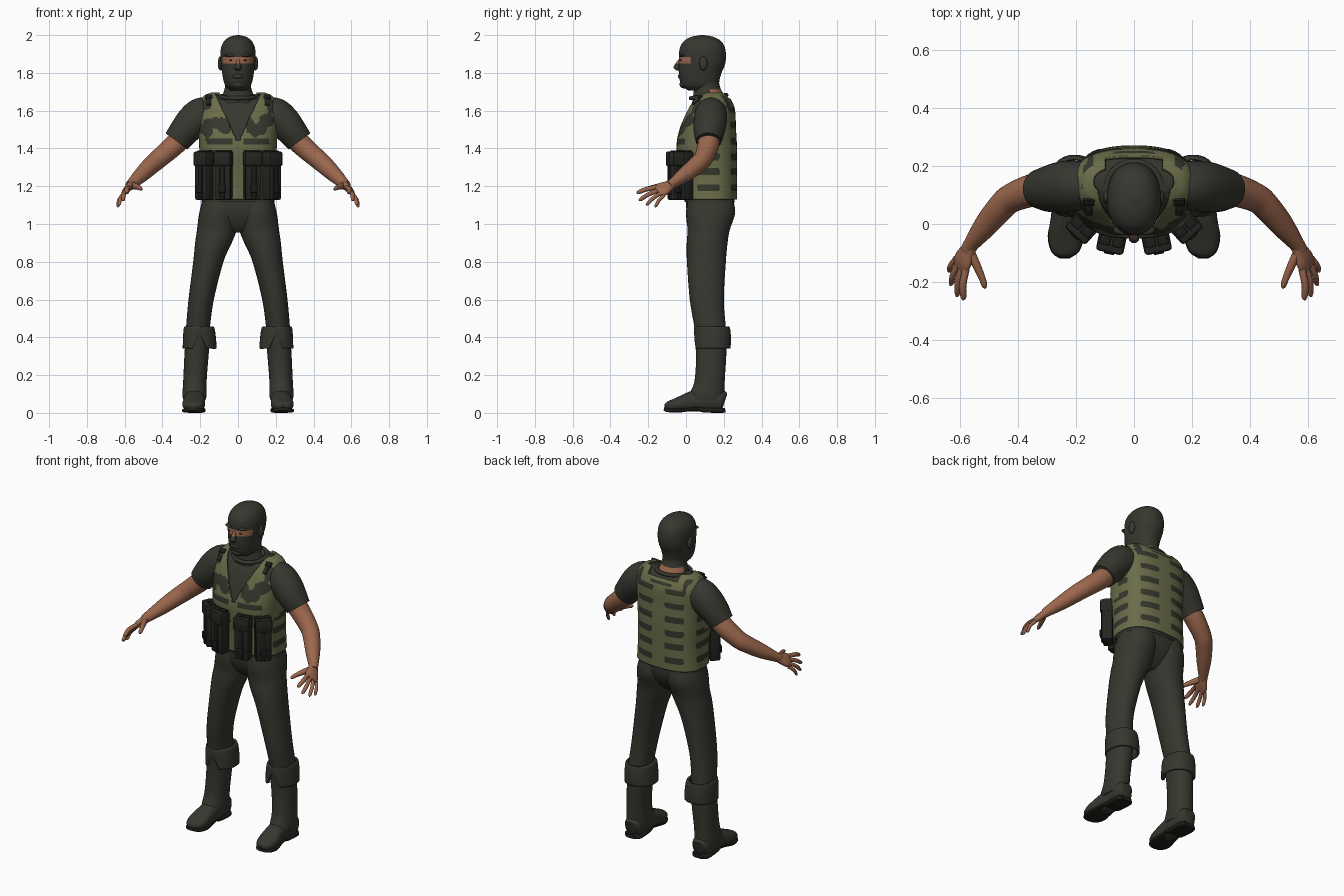
import bpy, bmesh, math
from mathutils import Vector, Matrix, noise

cube = bpy.data.objects.get("Cube")
if cube:
    bpy.data.objects.remove(cube, do_unlink=True)


def material(name, rgb):
    m = bpy.data.materials.new(name)
    m.use_nodes = True
    m.diffuse_color = (*rgb, 1)
    bsdf = next(n for n in m.node_tree.nodes if n.type == 'BSDF_PRINCIPLED')
    bsdf.inputs["Base Color"].default_value = (*rgb, 1)
    bsdf.inputs["Roughness"].default_value = 0.8
    return m


CLOTH = material("dark cloth", (0.038, 0.038, 0.029))
SKIN = material("skin", (0.33, 0.135, 0.075))
OLIVE = material("olive camo", (0.145, 0.15, 0.068))
CAMO = material("dark camo", (0.036, 0.038, 0.025))
POUCH = material("pouch fabric", (0.018, 0.019, 0.015))
BLACK = material("black rubber", (0.012, 0.012, 0.01))


def finish(name, bm, mats, mirror=False, solid=0, rule=None):
    """Turn a bmesh into a smooth shaded object, painted by an optional rule."""
    bmesh.ops.recalc_face_normals(bm, faces=bm.faces)
    if rule:
        for f in bm.faces:
            f.material_index = rule(f.calc_center_median())
    mesh = bpy.data.meshes.new(name)
    bm.to_mesh(mesh)
    bm.free()
    for m in mats:
        mesh.materials.append(m)
    ob = bpy.data.objects.new(name, mesh)
    bpy.context.collection.objects.link(ob)
    bpy.ops.object.select_all(action='DESELECT')
    ob.select_set(True)
    bpy.context.view_layer.objects.active = ob
    bpy.ops.object.shade_smooth_by_angle(angle=math.radians(42))
    if solid:
        s = ob.modifiers.new("Thickness", 'SOLIDIFY')
        s.thickness, s.offset = solid, -1
    if mirror:
        ob.modifiers.new("Mirror", 'MIRROR').use_mirror_merge = False
    return ob


def spline(rows, sub):
    """Smooth in-between stations through the given ones."""
    rows = [Vector(r) for r in rows]
    out = []
    for i in range(len(rows) - 1):
        b, c = rows[i], rows[i + 1]
        m0 = (c - rows[i - 1]) / 2 if i else c - b
        m1 = (rows[i + 2] - b) / 2 if i + 2 < len(rows) else c - b
        for k in range(sub):
            t = k / sub
            out.append(b * (2*t**3 - 3*t*t + 1) + m0 * (t**3 - 2*t*t + t)
                       + c * (3*t*t - 2*t**3) + m1 * (t**3 - t*t))
    return out + [rows[-1]]


def loft(rows, sub=4, segs=28, power=2.0, ref=None, cap=True):
    """Skin rings of (x, y, z, half width, half depth); level unless ref is given."""
    bm = bmesh.new()
    st = spline(rows, sub)
    rings = []
    for i, s in enumerate(st):
        u, v = Vector((1, 0, 0)), Vector((0, 1, 0))
        if ref:
            tan = (Vector(st[min(i + 1, len(st) - 1)][:3]) - Vector(st[max(i - 1, 0)][:3])).normalized()
            u = Vector(ref)
            u = (u - tan * u.dot(tan)).normalized()
            v = tan.cross(u)
        ring = []
        for k in range(segs):
            a = math.tau * k / segs
            c, d = math.cos(a), math.sin(a)
            p = Vector(s[:3]) + u * math.copysign(abs(c) ** (2 / power), c) * s[3] \
                + v * math.copysign(abs(d) ** (2 / power), d) * s[4]
            ring.append(bm.verts.new(p))
        rings.append(ring)
    for r, q in zip(rings, rings[1:]):
        for k in range(segs):
            bm.faces.new((r[k], r[k - 1], q[k - 1], q[k]))
    if cap:
        bm.faces.new(rings[0])
        bm.faces.new(rings[-1])
    return bm


def ball(name, loc, size, mat, mirror=False):
    bm = bmesh.new()
    bmesh.ops.create_uvsphere(bm, u_segments=20, v_segments=12, radius=1,
                              matrix=Matrix.Translation(loc) @ Matrix.Diagonal((*size, 1)))
    return finish(name, bm, [mat], mirror)


def box(name, frame, loc, size, mat, bevel=0.008):
    bm = bmesh.new()
    bmesh.ops.create_cube(bm, size=1, matrix=Matrix.Diagonal((*size, 1)))
    bmesh.ops.bevel(bm, geom=bm.edges[:], offset=bevel, segments=2, affect='EDGES', profile=0.5)
    bm.transform(frame @ Matrix.Translation(loc))
    return finish(name, bm, [mat], True)


# Masked head with an eye slit
head = [(0, .075, 1.708, .045, .065), (0, .075, 1.73, .066, .097), (0, .072, 1.76, .077, .105),
        (0, .075, 1.80, .084, .113), (0, .083, 1.84, .090, .122), (0, .087, 1.88, .093, .125),
        (0, .087, 1.92, .092, .122), (0, .087, 1.95, .084, .112), (0, .087, 1.975, .067, .09),
        (0, .087, 1.992, .04, .054), (0, .087, 2.0, .008, .01)]
finish("masked_head", loft(head, 8, 64, 2.15), [CLOTH, SKIN],
       rule=lambda c: int(1.85 < c.z < 1.885 and c.y < .022))
finish("nose", loft([(0, -.034, 1.872, .008, .006), (0, -.043, 1.85, .011, .012),
                     (0, -.05, 1.829, .018, .016), (0, -.042, 1.812, .013, .01)], 5, 20),
       [CLOTH, SKIN], rule=lambda c: int(c.z > 1.85))
ball("lips", (0, -.032, 1.782), (.028, .011, .013), CLOTH)
ball("chin", (0, -.012, 1.74), (.034, .022, .022), CLOTH)
ball("brow", (.035, -.02, 1.893), (.036, .018, .009), CLOTH, True)
ball("eye", (.034, -.026, 1.866), (.012, .008, .005), BLACK, True)
ball("ear", (.093, .092, 1.85), (.014, .022, .037), CLOTH, True)

# Neck, bare at the nape
finish("neck", loft([(0, .12, 1.64, .092, .088), (0, .12, 1.68, .083, .082),
                     (0, .112, 1.72, .07, .07), (0, .105, 1.77, .066, .066)], 6, 40),
       [CLOTH, SKIN], rule=lambda c: int(c.z < 1.712 and c.y > .13))
collar = [(.096 * math.cos(a), .12 + .094 * math.sin(a), 1.674 + .008 * math.sin(a), .011, .011)
          for a in (math.tau * k / 24 for k in range(25))]
finish("shirt_collar", loft(collar, 1, 10, ref=(0, 0, 1)), [CLOTH])

# Shirt body, and the vest that follows it
torso = [(0, .125, 1.13, .205, .145), (0, .12, 1.25, .2, .15), (0, .11, 1.4, .205, .16),
         (0, .115, 1.5, .21, .15), (0, .132, 1.6, .21, .128), (0, .138, 1.65, .202, .105),
         (0, .142, 1.68, .178, .08), (0, .145, 1.697, .14, .055)]
finish("shirt_body", loft([(x, y, z - .014, a - .012, b - .012) for x, y, z, a, b in torso],
                          5, 48, 2.6), [CLOTH])

BLOBS = [(-.12, 1.535, .065, .032), (-.17, 1.5, .035, .04), (-.07, 1.505, .04, .025),
         (-.17, 1.63, .03, .03), (.10, 1.50, .055, .035), (.15, 1.545, .05, .035),
         (.18, 1.62, .03, .04), (.06, 1.53, .025, .03), (-.03, 1.43, .03, .015)]


def vest_paint(c):
    w = .35 * noise.noise(c * 28)
    front = c.y < .11
    if front and abs(c.x) < .004:
        return 1
    if c.z > 1.455:
        if (front or c.z > 1.66) and any(((c.x - x) / a) ** 2 + ((c.z - z) / b) ** 2 < 1 + 2 * w
                                         for x, z, a, b in BLOBS):
            return 1
        if c.y > .12 and 1.59 < c.z < 1.68 and .14 < abs(c.x) < .17 + .1 * w:
            return 1
    # Webbing rows
    if front and c.z > 1.36:
        return int(.03 < abs(c.x) < .17 + .05 * w and (abs(c.z - 1.437) < .016 or abs(c.z - 1.38) < .014))
    if c.y > .2 and abs(c.z - 1.64) < .008 and abs(c.x) < .07:
        return 1
    row = (c.z - 1.175) % .083
    if c.z < 1.175 or c.z > 1.62 or row > .036:
        return 0
    end = .006 * (2 * row / .036 - 1) ** 2
    if c.y > .2:
        return int(.04 + end < abs(c.x) < .152 - end)
    return int(.06 + end < c.y < .18 - end)


def neck_opening(c):
    if c.y < .135:
        return abs(c.x) < (c.z - 1.43) * .47
    return c.z > 1.665 and abs(c.x) < .1


bm = loft(torso, 16, 240, 2.6, cap=False)
bmesh.ops.delete(bm, geom=[f for f in bm.faces if neck_opening(f.calc_center_median())], context='FACES')
finish("vest", bm, [OLIVE, CAMO], solid=.01, rule=vest_paint)
shoulder = Matrix.Translation((.155, .075, 1.672)) @ Matrix.Rotation(.7, 4, 'X')
box("shoulder_buckle", shoulder, (0, 0, 0), (.04, .028, .014), BLACK, .004)
box("shoulder_strap", shoulder, (0, -.035, -.004), (.024, .05, .01), POUCH, .003)

# Ammunition pouches
for pos, turn, label in (((.077, -.06, 0), 12, "inner"), ((.178, -.012, 0), 42, "outer")):
    frame = Matrix.Translation(pos) @ Matrix.Rotation(math.radians(turn), 4, 'Z')
    box(label + "_pouch", frame, (0, 0, 1.25), (.088, .062, .245), POUCH, .01)
    box(label + "_pouch_flap", frame, (0, -.003, 1.345), (.096, .074, .08), POUCH, .012)
    box(label + "_pouch_strap", frame, (0, -.032, 1.22), (.026, .012, .17), BLACK, .003)
    box(label + "_pouch_buckle", frame, (0, -.038, 1.185), (.036, .014, .04), BLACK, .004)
    for side in (-1, 1):
        box(label + "_magazine", frame, (.022 * side, .004, 1.378), (.036, .04, .022), BLACK, .004)

# Sleeve, bare arm and hand
sleeve = [(.13, .132, 1.585, .07, .075), (.19, .132, 1.578, .085, .092), (.24, .128, 1.54, .088, .09),
          (.285, .122, 1.49, .082, .08), (.325, .12, 1.438, .068, .072)]
finish("sleeve", loft([(x, y, z, b, a) for x, y, z, b, a in sleeve], 6, 32, ref=(0, 1, 0)), [CLOTH], True)
finish("arm", loft([(.28, .12, 1.475, .058, .058), (.34, .118, 1.415, .057, .056), (.42, .09, 1.345, .05, .051),
                    (.46, .055, 1.31, .047, .048), (.51, -.005, 1.262, .041, .041),
                    (.56, -.07, 1.215, .026, .029), (.572, -.09, 1.203, .026, .026)],
                   5, 28, ref=(0, 1, 0)), [SKIN], True)
first, last = Vector((.575, -.16, 1.197)), Vector((.615, -.113, 1.147))
finish("palm", loft([(.555, -.062, 1.22, .022, .02), (.57, -.09, 1.203, .03, .02),
                     (.588, -.125, 1.184, .042, .018), (.598, -.15, 1.17, .037, .011)],
                    4, 24, 2.3, ref=last - first), [SKIN], True)
TIPS = {"index": (.588, -.262, 1.165), "middle": (.61, -.25, 1.125),
        "ring": (.632, -.212, 1.1), "little": (.638, -.165, 1.09)}
for k, (label, tip) in enumerate(TIPS.items()):
    base = first.lerp(last, .08 + .28 * k)
    tip = Vector(tip)
    mid = base.lerp(tip, .5) + Vector((.006, -.002, .005))
    r = .0125 - .001 * k
    finish(label + "_finger", loft([(*base, r, r), (*mid, r, r), (*base.lerp(tip, .88), r * .85, r * .85),
                                    (*tip, r * .3, r * .3)], 4, 14, ref=last - first), [SKIN], True)
finish("thumb", loft([(.566, -.09, 1.207, .018, .016), (.545, -.135, 1.2, .017, .015),
                      (.523, -.185, 1.192, .012, .012), (.515, -.21, 1.186, .01, .01),
                      (.512, -.222, 1.183, .003, .003)], 4, 14, ref=(0, 0, 1)), [SKIN], True)

# Trousers
finish("trouser_seat", loft([(0, .128, 1.2, .185, .12), (0, .128, 1.12, .193, .128), (0, .125, 1.05, .196, .118),
                             (0, .118, .99, .15, .085), (0, .115, .955, .05, .05)], 5, 48, 2.3), [CLOTH], True)
finish("trouser_leg", loft([(.095, .13, 1.15, .085, .115), (.1, .13, 1.06, .105, .13), (.112, .12, .97, .105, .112),
                            (.13, .112, .9, .097, .108), (.157, .108, .8, .08, .103), (.195, .11, .6, .067, .09),
                            (.212, .128, .45, .063, .083), (.214, .13, .4, .062, .082)], 5, 32, 2.1), [CLOTH], True)

# Boots with folded cuffs split at the front
finish("boot_shaft", loft([(.21, .13, .43, .066, .086), (.22, .133, .3, .064, .08), (.228, .125, .17, .062, .08),
                           (.23, .112, .1, .064, .092), (.23, .11, .07, .06, .088)], 5, 32, 2.2), [CLOTH], True)
bm = loft([(.208, .138, .458, .066, .084), (.206, .138, .452, .08, .094), (.204, .14, .4, .087, .098),
           (.203, .14, .34, .09, .096)], 6, 64, 2.2, cap=False)
for v in bm.verts:
    if v.co.y < .14:
        v.co.z += max(0, 1 - abs(v.co.x - .203) / .04) * .75 * (.455 - v.co.z)
finish("boot_cuff", bm, [CLOTH], True, .012)
finish("boot_foot", loft([(.228, .205, .06, .03, .035), (.228, .185, .065, .052, .058), (.228, .1, .07, .054, .062),
                          (.23, .03, .06, .055, .054), (.235, -.045, .045, .06, .036),
                          (.238, -.095, .036, .045, .024), (.238, -.113, .032, .015, .01)],
                         5, 28, 2.4, ref=(1, 0, 0)), [CLOTH], True)
finish("boot_sole", loft([(.228, .208, .014, .036, .012), (.228, .18, .013, .055, .013), (.228, .09, .016, .052, .013),
                          (.23, .06, .024, .05, .01), (.232, .01, .018, .054, .01), (.235, -.045, .012, .062, .011),
                          (.238, -.095, .015, .048, .011), (.238, -.117, .02, .018, .008)],
                         4, 24, 4, ref=(1, 0, 0)), [BLACK], True)
